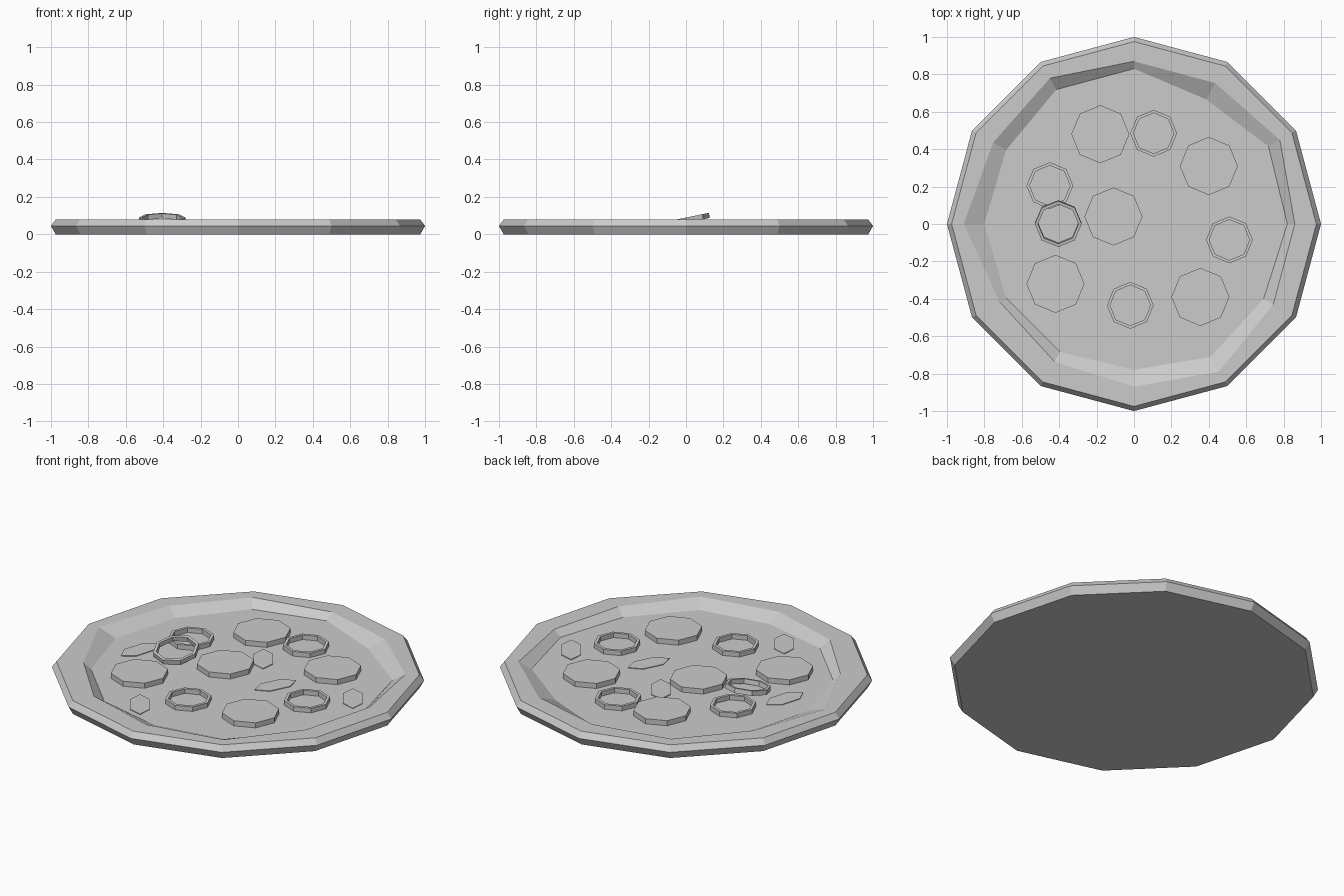
import bpy
import bmesh
from math import cos, sin, tau, radians

default_cube = bpy.data.objects.get("Cube")
if default_cube:
    bpy.data.objects.remove(default_cube, do_unlink=True)

# Single matte grey
grey = bpy.data.materials.new("plain grey")
grey.use_nodes = True
grey.diffuse_color = (0.6, 0.6, 0.6, 1)
grey.node_tree.nodes["Principled BSDF"].inputs["Base Color"].default_value = grey.diffuse_color

FLOOR = 0.04


def circle(sides, radius, z):
    """Points of a polygon; radius may be a number or one value per corner."""
    radii = radius if isinstance(radius, list) else [radius] * sides
    return [(r * cos(tau * i / sides), r * sin(tau * i / sides), z)
            for i, r in enumerate(radii)]


def loft(name, loops, closed=False, location=(0, 0, 0), rotation=(0, 0, 0), scale=(1, 1, 1)):
    """Bridge successive loops; cap both ends, or join last to first."""
    bm = bmesh.new()
    rings = [[bm.verts.new(p) for p in loop] for loop in loops]
    pairs = list(zip(rings, rings[1:]))
    if closed:
        pairs.append((rings[-1], rings[0]))
    else:
        bm.faces.new(rings[0])
        bm.faces.new(rings[-1])
    for low, high in pairs:
        for i in range(len(low)):
            j = (i + 1) % len(low)
            bm.faces.new((low[i], low[j], high[j], high[i]))
    bmesh.ops.recalc_face_normals(bm, faces=bm.faces[:])
    mesh = bpy.data.meshes.new(name)
    bm.to_mesh(mesh)
    bm.free()
    mesh.materials.append(grey)
    obj = bpy.data.objects.new(name, mesh)
    obj.location, obj.rotation_euler, obj.scale = location, rotation, scale
    bpy.context.collection.objects.link(obj)
    return obj


# Crust and base: bevelled rim with an uneven inner edge
rim_inner = [.86, .9, .87, .87, .9, .87, .91, .83, .85, .87, .91, .86]
floor_edge = [.82, .83, .77, .83, .83, .79, .8, .79, .79, .78, .82, .8]
loft("crust_base", [
    circle(12, 0.975, 0),
    circle(12, 1, 0.045),
    circle(12, 0.975, 0.078),
    circle(12, rim_inner, 0.078),
    circle(12, floor_edge, FLOOR),
])

# Octagonal slices
slices = [(-.18, .48), (.4, .31), (-.11, .04), (-.42, -.32), (.355, -.39)]
for n, (x, y) in enumerate(slices):
    loft(f"round_slice_{n}", [circle(8, .155, 0), circle(8, .155, .03)],
         location=(x, y, FLOOR))

# Thin rings, the last one tilted against its neighbour
rings = [(.105, .485, 0), (-.45, .205, 0), (.51, -.085, 0), (-.02, -.435, 0), (-.405, .005, 11.5)]
for n, (x, y, tilt) in enumerate(rings):
    base = .063 if tilt else FLOOR
    loft(f"topping_ring_{n}",
         [circle(8, .125, 0), circle(8, .125, .027),
          circle(8, .108, .027), circle(8, .108, 0)],
         closed=True, location=(x, y, base), rotation=(radians(tilt), 0, 0))

# Flat leaf flakes
flakes = [(-.21, -.615, 125), (0, .235, 125), (.68, .1, 125), (-.61, -.05, 73), (.244, 0, 63)]
for n, (x, y, turn) in enumerate(flakes):
    loft(f"leaf_flake_{n}", [circle(6, 1, 0), circle(6, 1, .004)],
         location=(x, y, FLOOR), rotation=(0, 0, radians(turn)), scale=(.125, .06, 1))
